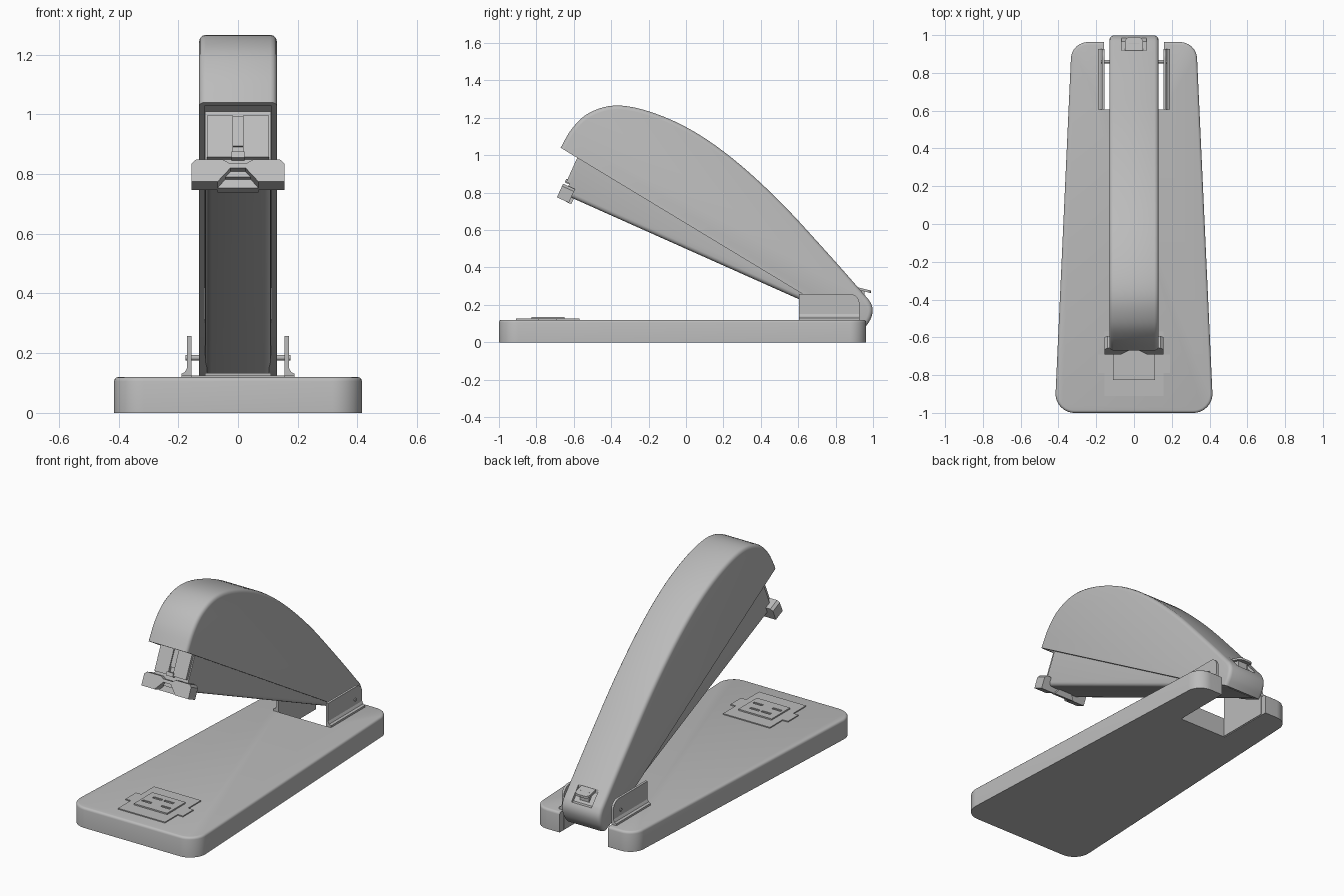
import bpy, bmesh, math
from mathutils import Vector

if "Cube" in bpy.data.objects:
    bpy.data.objects.remove(bpy.data.objects["Cube"], do_unlink=True)

grey = bpy.data.materials.new("plain grey")
grey.use_nodes = True
grey.diffuse_color = (0.5, 0.5, 0.5, 1)
grey.node_tree.nodes["Principled BSDF"].inputs["Base Color"].default_value = (0.5, 0.5, 0.5, 1)

# Frame of the raised head: D runs back along the magazine, N points up from it
ORIGIN, D, N = Vector((0, -0.69, 0.775)), Vector((0, 0.912, -0.41)), Vector((0, 0.41, 0.912))


def side(a, b, t):       # outline in y, z; extruded along x
    return Vector((t, a, b))


def plan(a, b, t):       # outline in x, y; extruded along z
    return Vector((a, b, t))


def front(a, b, t):      # outline in x, z; extruded along y
    return Vector((a, t, b))


def head(a, b, t):       # outline in x, N; extruded along D
    return ORIGIN + Vector((a, 0, 0)) + N * b + D * t


def rect(x0, x1, y0, y1):
    return [(x0, y0), (x1, y0), (x1, y1), (x0, y1)]


def rounded(pts, radii, seg=8):
    """Replace the corners of an outline by arcs."""
    out = []
    for i, (p, r) in enumerate(zip(pts, radii)):
        p = Vector(p)
        if not r:
            out.append(p)
            continue
        u = (Vector(pts[i - 1]) - p).normalized()
        v = (Vector(pts[(i + 1) % len(pts)]) - p).normalized()
        half = u.angle(v) / 2
        centre = p + (u + v).normalized() * (r / math.sin(half))
        a = p + u * (r / math.tan(half)) - centre
        b = p + v * (r / math.tan(half)) - centre
        for k in range(seg + 1):
            out.append(centre + a.lerp(b, k / seg).normalized() * r)
    return out


def spline(pts, seg=5):
    """Smooth curve through the points."""
    p = [Vector(q) for q in [pts[0]] + pts + [pts[-1]]]
    out = []
    for a, b, c, d in zip(p, p[1:], p[2:], p[3:]):
        for k in range(seg):
            t = k / seg
            out.append(0.5 * (2 * b + (c - a) * t + (2 * a - 5 * b + 4 * c - d) * t ** 2
                              + (3 * b - a - 3 * c + d) * t ** 3))
    return out + [p[-1]]


def finish(obj):
    bpy.ops.object.select_all(action="DESELECT")
    obj.select_set(True)
    bpy.context.view_layer.objects.active = obj
    bpy.ops.object.shade_smooth_by_angle(angle=math.radians(32))


def prism(name, outline, place, lo, hi, bevel=0, keep=None, seg=3):
    """Extruded outline; edges chosen by keep are rounded."""
    bm = bmesh.new()
    a = [bm.verts.new(place(p[0], p[1], lo)) for p in outline]
    b = [bm.verts.new(place(p[0], p[1], hi)) for p in outline]
    bm.faces.new(a)
    bm.faces.new(b[::-1])
    for i in range(len(a)):
        bm.faces.new((a[i - 1], b[i - 1], b[i], a[i]))
    bmesh.ops.recalc_face_normals(bm, faces=bm.faces)
    if bevel:
        edges = [e for e in bm.edges if keep(e)]
        bmesh.ops.bevel(bm, geom=edges, offset=bevel, segments=seg, profile=0.5, affect="EDGES")
    mesh = bpy.data.meshes.new(name)
    bm.to_mesh(mesh)
    bm.free()
    mesh.materials.append(grey)
    obj = bpy.data.objects.new(name, mesh)
    bpy.context.collection.objects.link(obj)
    finish(obj)
    return obj


def cut(obj, cutter):
    mod = obj.modifiers.new("cut", "BOOLEAN")
    mod.operation, mod.solver, mod.object = "DIFFERENCE", "EXACT", cutter
    bpy.context.view_layer.objects.active = obj
    bpy.ops.object.modifier_apply(modifier=mod.name)
    bpy.data.objects.remove(cutter, do_unlink=True)
    finish(obj)


def mid(e):
    return (e.verts[0].co + e.verts[1].co) / 2


def crosswise(e):
    return abs(e.verts[0].co.x - e.verts[1].co.x) > 0.05


# Tapered base with a slot open at the back
base_outline = rounded(
    [(-0.42, -1), (0.42, -1), (0.33, 0.963), (0.16, 0.963), (0.16, 0.605),
     (-0.16, 0.605), (-0.16, 0.963), (-0.33, 0.963)],
    [0.1, 0.1, 0.09, 0, 0, 0, 0, 0.09])
prism("base", base_outline, plan, 0, 0.12, 0.014,
      lambda e: min(v.co.z for v in e.verts) > 0.11
      and not (abs(mid(e).x) < 0.161 and mid(e).y > 0.5))

# Anvil: winged plate, raised centre and four grooves
wings = [(-0.155, -0.91), (0.155, -0.91), (0.155, -0.79), (0.19, -0.79), (0.19, -0.69), (0.155, -0.69),
         (0.155, -0.57), (-0.155, -0.57), (-0.155, -0.69), (-0.19, -0.69), (-0.19, -0.79), (-0.155, -0.79)]
prism("anvil_plate", wings, plan, 0.115, 0.126)
anvil = prism("anvil_centre", rect(-0.11, 0.11, -0.825, -0.65), plan, 0.12, 0.134)
for x, y in ((-0.065, -0.765), (0.06, -0.765), (-0.04, -0.7), (0.035, -0.7)):
    cut(anvil, prism("groove", rect(x - 0.03, x + 0.03, y - 0.008, y + 0.008), plan, 0.128, 0.15))

# Hinge brackets with a curved foot, and the pin through them
plate = rounded(rect(0.605, 0.927, 0.005, 0.258), [0, 0, 0.05, 0])
foot = [(0.165, 0.16), (0.171, 0.15), (0.178, 0.137), (0.19, 0.131), (0.19, 0.118), (0.165, 0.118)]
for s, label in ((1, "left"), (-1, "right")):
    prism(label + "_bracket", plate, side, s * 0.156, s * 0.17)
    prism(label + "_bracket_foot", [(s * x, z) for x, z in foot], front, 0.605, 0.927)
pin = [(0.86 + 0.009 * math.cos(a * math.tau / 16), 0.185 + 0.009 * math.sin(a * math.tau / 16))
       for a in range(16)]
prism("hinge_pin", pin, side, -0.176, 0.176)

# Handle: arched shell rounded along its upper edges
crown = spline([(-0.67, 1.04), (-0.61, 1.142), (-0.52, 1.225), (-0.38, 1.266), (-0.2, 1.235), (0.02, 1.14),
                (0.25, 0.982), (0.5, 0.755), (0.75, 0.485), (0.94, 0.27), (0.985, 0.215),
                (0.998, 0.17), (0.985, 0.12), (0.955, 0.077)])
n_crown = {(round(p.x, 4), round(p.y, 4)) for p in crown}


def on_crown(e):
    return not crosswise(e) and all((round(v.co.y, 4), round(v.co.z, 4)) in n_crown for v in e.verts) \
        and abs(e.verts[0].co.y - e.verts[1].co.y) < 0.2


handle = prism("handle", crown + [Vector((0.8, 0.15)), Vector((0.62, 0.26))], side,
               -0.13, 0.13, 0.022, on_crown)
cut(handle, prism("hollow", [(-0.655, 1.0), (-0.64, 1.06), (-0.59, 1.12), (-0.3, 1.1), (0.55, 0.42), (0.55, 0.2)],
                  side, -0.112, 0.112))

# Release catch: pocket at the back of the handle and a tab in it
cut(handle, prism("pocket", [(0.905, 0.4), (0.92, 0.27), (0.965, 0.215), (1.05, 0.215), (1.05, 0.4)],
                  side, -0.066, 0.066))
tab = rounded(rect(-0.047, 0.047, 0.91, 0.99), [0, 0, 0.025, 0.025])
prism("release_tab", tab, lambda a, b, t: Vector((a, b, t - 0.25 * (b - 0.93))), 0.278, 0.291)
prism("release_tab_stem", rect(0.915, 0.955, 0.2, 0.285), side, -0.03, 0.03)

# Magazine under the handle, rounded along its lower edges
prism("magazine", [(-0.65, 0.79), (-0.552, 1.01), (0.62, 0.31), (0.9, 0.17), (0.945, 0.078)], side,
      -0.111, 0.111, 0.022,
      lambda e: not crosswise(e) and abs(mid(e).y - 0.1475) < 0.01 and mid(e).z < 0.5)

# Front of the magazine: two plates, the centre strip and a small stop
for s, label in ((1, "left"), (-1, "right")):
    prism(label + "_front_plate", rect(s * 0.016, s * 0.104, 0.095, 0.248), head, 0.012, 0.04)
prism("centre_strip", rect(-0.017, 0.017, 0.14, 0.248), head, 0.02, 0.04)
prism("front_stop", rect(-0.022, 0.022, 0.09, 0.112), head, 0.005, 0.04)

# Front clip notched above and below, with a tongue behind it
half = [(0.025, 0.05), (0.068, 0), (0.155, 0), (0.155, 0.066), (0.141, 0.08), (0.05, 0.08), (0.03, 0.068)]
prism("front_clip", half + [(-x, z) for x, z in half[::-1]], head, 0, 0.07)
prism("clip_tongue", [(-0.068, -0.002), (0.068, -0.002), (0.035, 0.045), (-0.035, 0.045)], head, 0.05, 0.085)
